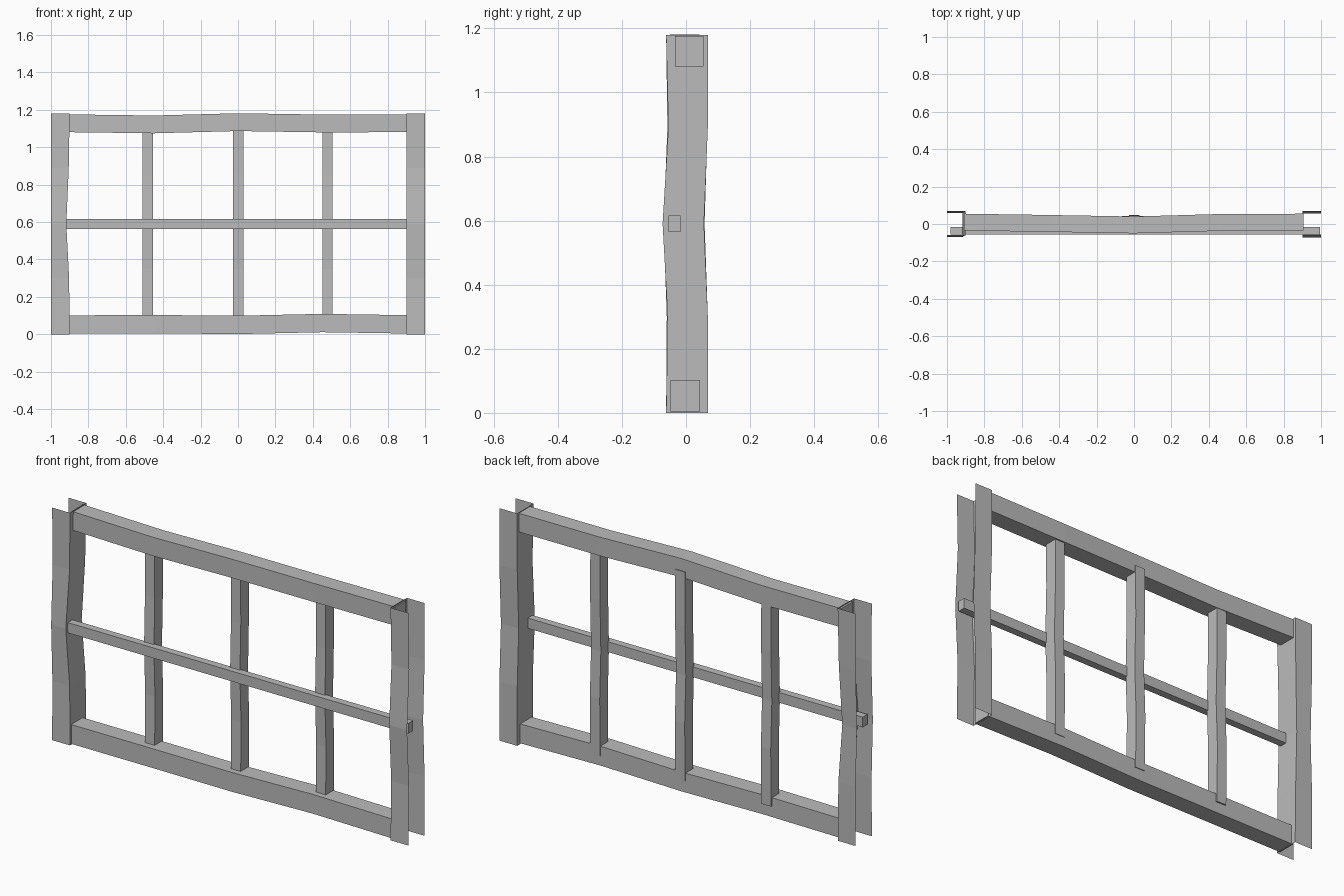
import bpy
import bmesh

cube = bpy.data.objects.get("Cube")
if cube:
    bpy.data.objects.remove(cube, do_unlink=True)

grey = bpy.data.materials.new("weathered_grey")
grey.use_nodes = True
colour = (0.5, 0.5, 0.5, 1)
grey.diffuse_color = colour
grey.node_tree.nodes["Principled BSDF"].inputs["Base Color"].default_value = colour


def loft(name, sections, closed=True):
    """Join matching cross-sections into a bar (closed) or a bent sheet (open)."""
    bm = bmesh.new()
    rings = [[bm.verts.new(p) for p in s] for s in sections]
    count = len(rings[0])
    for a, b in zip(rings, rings[1:]):
        for i in range(count if closed else count - 1):
            j = (i + 1) % count
            bm.faces.new((a[i], a[j], b[j], b[i]))
    if closed:
        bm.faces.new(rings[0])
        bm.faces.new(rings[-1])
    bmesh.ops.recalc_face_normals(bm, faces=bm.faces)
    mesh = bpy.data.meshes.new(name)
    bm.to_mesh(mesh)
    bm.free()
    mesh.materials.append(grey)
    obj = bpy.data.objects.new(name, mesh)
    bpy.context.collection.objects.link(obj)
    return obj


def rail(name, path, depth, height):
    """Horizontal bar along x through centre points (x, y, z)."""
    d, h = depth / 2, height / 2
    loft(name, [[(x, y - d, z - h), (x, y + d, z - h),
                 (x, y + d, z + h), (x, y - d, z + h)] for x, y, z in path])


def upright(name, path, width, depth):
    """Vertical bar along z through centre points (x, y, z)."""
    w, d = width / 2, depth / 2
    loft(name, [[(x - w, y - d, z), (x + w, y - d, z),
                 (x + w, y + d, z), (x - w, y + d, z)] for x, y, z in path])


def channel(name, side, path):
    """Thin U-shaped post, open outwards; path holds (web x, front y, back y, z)."""
    loft(name, [[(side, f, z), (side * x, f, z), (side * x, b, z), (side, b, z)]
                for x, f, b, z in path], closed=False)


# Side posts, slightly warped at mid height
channel("left_post", 1, [(0.9, -0.062, 0.068, 0), (0.9, -0.057, 0.068, 0.3),
                         (0.9, -0.073, 0.056, 0.59), (0.9, -0.055, 0.068, 0.89),
                         (0.9, -0.062, 0.069, 1.18)])
channel("right_post", -1, [(0.9, -0.062, 0.068, 0), (0.903, -0.06, 0.068, 0.3),
                           (0.918, -0.07, 0.058, 0.59), (0.905, -0.058, 0.067, 0.89),
                           (0.9, -0.062, 0.069, 1.18)])

# Top and bottom rails
rail("top_rail", [(-0.91, 0.01, 1.128), (-0.45, 0.003, 1.122), (0, -0.005, 1.134),
                  (0.45, 0.008, 1.127), (0.905, 0.01, 1.128)], 0.09, 0.095)
rail("bottom_rail", [(-0.91, -0.004, 0.052), (-0.45, -0.008, 0.054), (0, -0.004, 0.05),
                     (0.45, -0.003, 0.06), (0.905, -0.002, 0.053)], 0.092, 0.098)

# Middle rail, running through the posts in front of the bars
rail("middle_rail", [(-0.98, -0.036, 0.59), (0, -0.036, 0.59), (0.995, -0.036, 0.59)],
     0.038, 0.052)

# Three upright bars
for name, x in (("right", -0.482), ("centre", 0.001), ("left", 0.478)):
    upright(name + "_upright_bar", [(x, 0.013, 0.06), (x, 0.016, 0.35), (x, 0.007, 0.59),
                                    (x, 0.014, 0.85), (x, 0.013, 1.12)], 0.055, 0.065)
